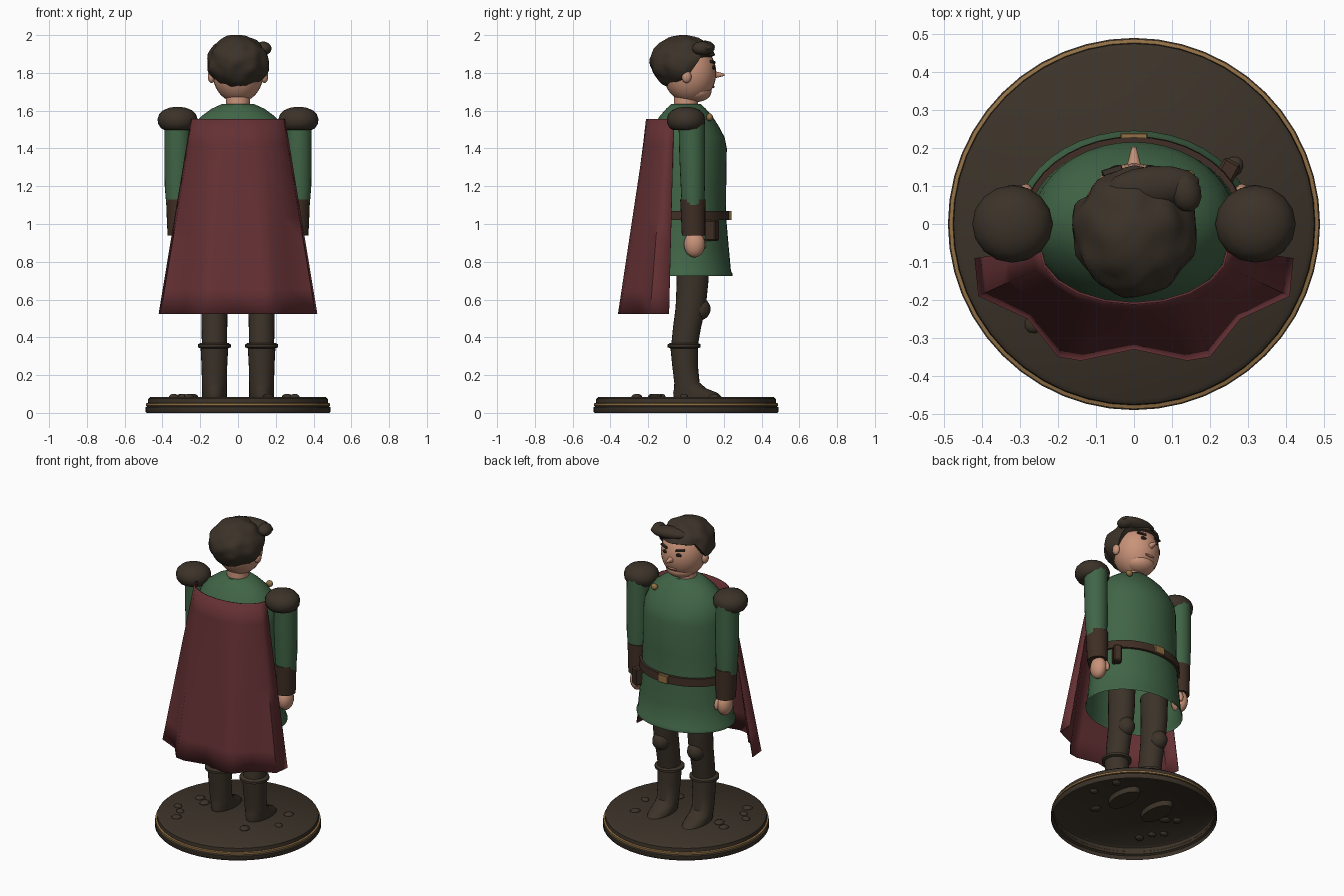
import bpy, bmesh
from math import sin, cos, pi, sqrt, radians
from mathutils import Vector, Matrix, noise

if "Cube" in bpy.data.objects:
    bpy.data.objects.remove(bpy.data.objects["Cube"])


def material(name, r, g, b):
    m = bpy.data.materials.new(name)
    m.use_nodes = True
    m.diffuse_color = (r, g, b, 1)
    m.node_tree.nodes["Principled BSDF"].inputs["Base Color"].default_value = (r, g, b, 1)
    return m


GREEN = material("green cloth", .052, .13, .062)
RED = material("red cloth", .13, .03, .034)
BROWN = material("dark brown", .045, .033, .022)
LEATHER = material("belt leather", .05, .028, .018)
SKIN = material("skin", .58, .29, .19)
LIP = material("lip", .46, .2, .13)
GOLD = material("dull gold", .29, .165, .06)
BLACK = material("eye dark", .015, .011, .008)
SIDES = ((1, "left"), (-1, "right"))


def finish(bm, name, mat, angle=40, recalc=True):
    if recalc:
        bmesh.ops.recalc_face_normals(bm, faces=bm.faces)
    mesh = bpy.data.meshes.new(name)
    bm.to_mesh(mesh)
    bm.free()
    mesh.materials.append(mat)
    ob = bpy.data.objects.new(name, mesh)
    bpy.context.collection.objects.link(ob)
    bpy.ops.object.select_all(action='DESELECT')
    ob.select_set(True)
    bpy.context.view_layer.objects.active = ob
    bpy.ops.object.shade_smooth_by_angle(angle=radians(angle))
    return ob


def loft(name, mat, rings, x=0, sides=24, bottom=True, top=True):
    """Skin a stack of level ellipses given as (z, centre y, radius x, radius y)."""
    bm = bmesh.new()
    loops = [[bm.verts.new((x + rx * cos(2 * pi * i / sides), y + ry * sin(2 * pi * i / sides), z))
              for i in range(sides)] for z, y, rx, ry in rings]
    for a, b in zip(loops, loops[1:]):
        for i in range(sides):
            j = (i + 1) % sides
            bm.faces.new((a[i], a[j], b[j], b[i]))
    if bottom:
        bm.faces.new(loops[0][::-1])
    if top:
        bm.faces.new(loops[-1])
    return finish(bm, name, mat, recalc=bottom and top)


def ball(name, mat, centre, radii, turn=(0, 0, 0), segments=16):
    bm = bmesh.new()
    bmesh.ops.create_uvsphere(bm, u_segments=segments, v_segments=segments * 3 // 4, radius=1,
                              matrix=Matrix.Diagonal((*radii, 1)))
    ob = finish(bm, name, mat)
    ob.location, ob.rotation_euler = centre, turn
    return ob


def box(name, mat, centre, size, turn=(0, 0, 0)):
    bm = bmesh.new()
    bmesh.ops.create_cube(bm, size=1, matrix=Matrix.Diagonal((*size, 1)))
    bmesh.ops.bevel(bm, geom=bm.edges[:], offset=min(size) * .15, segments=1, affect='EDGES')
    ob = finish(bm, name, mat, 30)
    ob.location, ob.rotation_euler = centre, turn
    return ob


def round_rings(profile):
    return [(z, 0, r, r) for z, r in profile]


# Hollow display base with gold trim and pebbles
loft("base", BROWN, round_rings([(0, .484), (.008, .49), (.03, .49), (.037, .478), (.055, .477),
                                 (.075, .475), (.085, .462)]), sides=48, bottom=False)
loft("base_trim", GOLD, round_rings([(.036, .476), (.038, .487), (.05, .487), (.053, .476)]),
     sides=48, bottom=False, top=False)
pebbles = [(-.34, -.13), (-.3, .04), (.16, -.16), (.3, -.01), (.26, .15), (-.24, 0), (-.29, -.18), (-.26, -.26)]
for i, (px, py) in enumerate(pebbles):
    r = .022 + .004 * (i % 3)
    ball(f"pebble_{i + 1}", BROWN, (px, py, .085), (r * 1.2, r, .016), (0, 0, i), 10)

# Legs and boots
for s, side in SIDES:
    x = s * .125
    loft(f"{side}_leg", BROWN, [(.34, -.01, .066, .07), (.45, .005, .068, .074), (.56, .025, .07, .08),
                                (.7, .035, .075, .084), (.85, .035, .08, .085)], x)
    ball(f"{side}_knee", BROWN, (x, .07, .55), (.055, .06, .06))
    loft(f"{side}_boot", BROWN, [(.055, .06, .06, .12), (.085, .062, .066, .127), (.105, .05, .066, .118),
                                 (.13, .022, .066, .085), (.16, .005, .066, .067), (.25, -.005, .068, .068),
                                 (.36, -.01, .074, .074)], x)
    loft(f"{side}_boot_cuff", BROWN, [(.342, -.01, .074, .074), (.348, -.01, .088, .088),
                                      (.362, -.01, .088, .088), (.37, -.01, .074, .074)], x)

# Tunic, open at the hem
loft("tunic", GREEN, [(.725, 0, .312, .245), (.738, 0, .312, .246), (.75, 0, .304, .238), (.88, 0, .292, .226),
                      (1.04, 0, .28, .212), (1.2, 0, .274, .213), (1.4, 0, .268, .216), (1.46, 0, .26, .204),
                      (1.52, 0, .235, .172), (1.57, 0, .195, .14), (1.61, 0, .14, .105), (1.635, 0, .085, .078)],
     sides=40, bottom=False)
loft("belt", LEATHER, [(1.02, 0, .27, .2), (1.02, 0, .295, .231), (1.07, 0, .293, .229), (1.07, 0, .27, .2)],
     sides=40, bottom=False, top=False)
box("buckle", GOLD, (0, .232, 1.045), (.07, .016, .05))
box("belt_pouch", LEATHER, (.245, .135, .965), (.05, .07, .11), (0, 0, -.5))
ball("brooch", GOLD, (.14, .125, 1.565), (.022, .018, .02), segments=12)

# Arms, shoulder pads and hands
for s, side in SIDES:
    x = s * .32
    loft(f"{side}_sleeve", GREEN, [(1.1, .037, .06, .06), (1.2, .036, .068, .064), (1.35, .033, .07, .068),
                                   (1.55, .03, .07, .07)], x)
    loft(f"{side}_cuff", LEATHER, [(.94, .04, .058, .062), (1.03, .038, .062, .064), (1.13, .036, .066, .067)],
         s * .315)
    loft(f"{side}_shoulder_pad", BROWN, [(1.498, 0, .07, .066), (1.507, 0, .088, .085), (1.53, 0, .103, .099),
                                         (1.555, 0, .106, .102), (1.58, 0, .098, .095), (1.602, 0, .076, .074),
                                         (1.615, 0, .046, .045), (1.62, 0, .015, .015)], x, 16)
    ball(f"{side}_hand", SKIN, (s * .312, .045, .893), (.045, .056, .07))
    ball(f"{side}_thumb", SKIN, (s * .284, .088, .9), (.017, .017, .035), (.2, 0, 0), 10)

# Cape: a sheet stretched from the shoulders to a folded hem
hem = [(0, -.33), (.14, -.36), (.2, -.35), (.28, -.25), (.41, -.19), (.42, -.09)]
bm = bmesh.new()
rows = []
for k in range(9):
    v = k / 8
    row = []
    for i in range(-5, 6):
        hx, hy = hem[abs(i)]
        a = i / 5 * pi / 2
        upper = Vector((.25 * sin(a), -.065 - .147 * cos(a), 1.555))
        lower = Vector((hx if i > 0 else -hx, hy, .525))
        row.append(bm.verts.new(upper.lerp(lower, v)))
    rows.append(row)
for a, b in zip(rows, rows[1:]):
    for i in range(10):
        bm.faces.new((a[i], b[i], b[i + 1], a[i + 1]))
cape = finish(bm, "cape", RED, 50, recalc=False)
solid = cape.modifiers.new("thickness", 'SOLIDIFY')
solid.thickness = .006

# Head and face
loft("neck", SKIN, round_rings([(1.6, .066), (1.7, .062)]))
ball("head", SKIN, (0, .02, 1.8), (.135, .14, .158), segments=28)
ball("jaw", SKIN, (0, .055, 1.702), (.09, .08, .056), segments=20)
bm = bmesh.new()
bmesh.ops.create_cone(bm, cap_ends=True, segments=12, radius1=.023, radius2=.006, depth=.065)
nose = finish(bm, "nose", SKIN)
nose.location, nose.rotation_euler = (0, .17, 1.79), (radians(-90), 0, 0)
ball("mouth", LIP, (0, .143, 1.727), (.034, .008, .007), segments=12)
for s, side in SIDES:
    ball(f"{side}_ear", SKIN, (s * .14, .003, 1.78), (.02, .026, .034), segments=12)
    ball(f"{side}_eye", BLACK, (s * .05, .147, 1.828), (.018, .007, .011), (0, 0, -s * .3), 12)
    box(f"{side}_eyebrow", BROWN, (s * .058, .141, 1.858), (.055, .016, .013), (0, s * -.15, -s * .3))

# Hair: a lumpy shell tucked into the head below the hairline
centre = Vector((0, -.018, 1.855))
bm = bmesh.new()
bmesh.ops.create_icosphere(bm, subdivisions=4, radius=1)
for vert in bm.verts:
    n = vert.co.copy()
    p = Vector((n.x * .163, n.y * .172, n.z * .143)) * (1 + .09 * noise.noise(n * 2.6)) + centre
    hairline = 1.7 + .18 * min(1, max(0, (p.y + .045) / .14))
    if p.z < hairline:
        p = centre + (p - centre) * .68
    vert.co = p
finish(bm, "hair", BROWN, 50)
ball("quiff", BROWN, (.05, .098, 1.932), (.125, .055, .038), (.1, .05, .08), 14)
ball("quiff_tip", BROWN, (.135, .085, 1.93), (.042, .055, .036), (0, .2, .3), 12)
